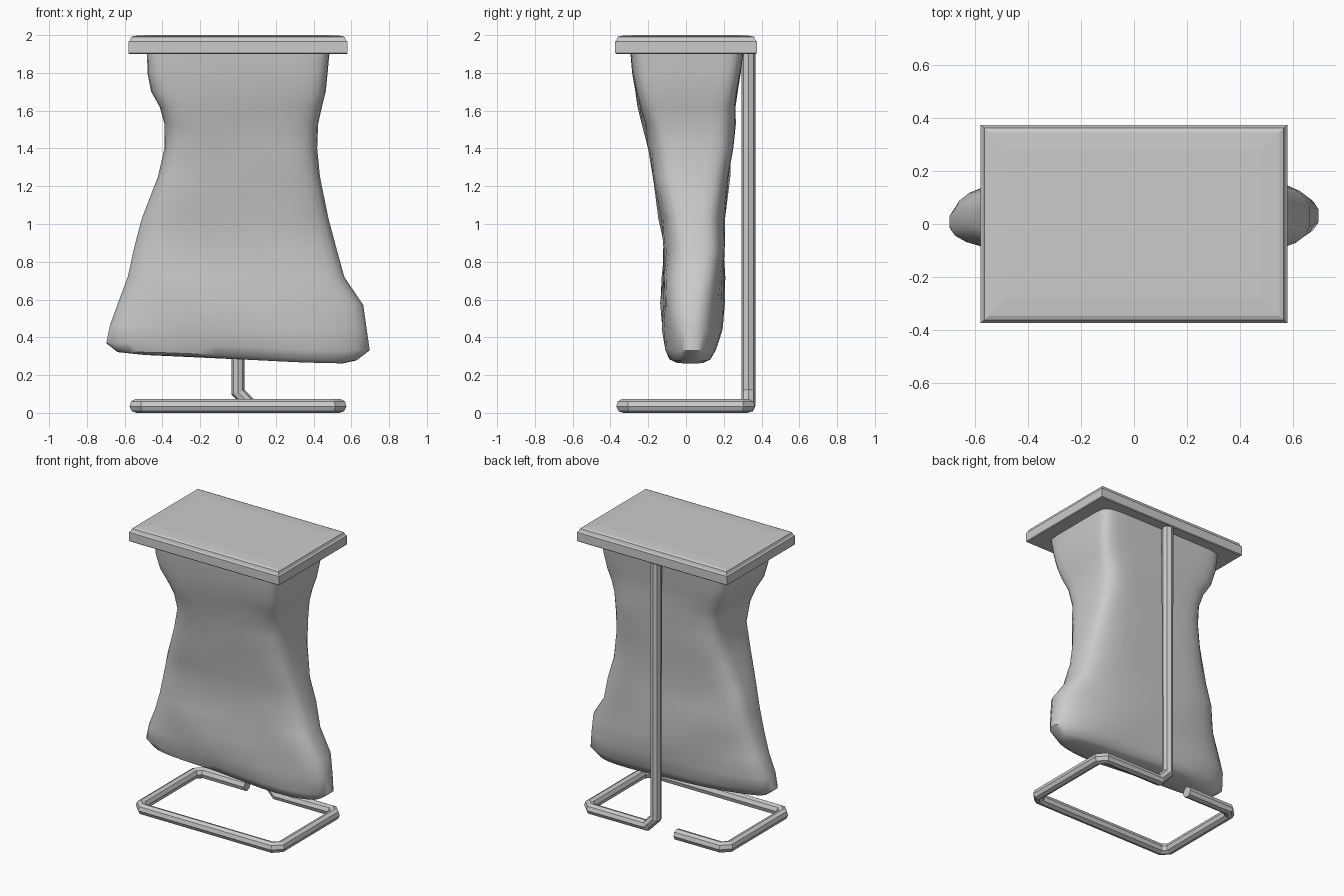
import bpy, bmesh, math

if "Cube" in bpy.data.objects:
    bpy.data.objects.remove(bpy.data.objects["Cube"])

grey = bpy.data.materials.new("plain grey")
grey.diffuse_color = (0.6, 0.6, 0.6, 1)
grey.use_nodes = True
grey.node_tree.nodes["Principled BSDF"].inputs["Base Color"].default_value = grey.diffuse_color


def loft(name, rings, cap_start=True, cap_end=True):
    """Skin a list of closed rings with quads and optional end caps."""
    bm = bmesh.new()
    loops = [[bm.verts.new(p) for p in ring] for ring in rings]
    for a, b in zip(loops, loops[1:]):
        n = len(a)
        for i in range(n):
            j = (i + 1) % n
            bm.faces.new((a[i], a[j], b[j], b[i]))
    if cap_start:
        bm.faces.new(loops[0][::-1])
    if cap_end:
        bm.faces.new(loops[-1])
    bmesh.ops.recalc_face_normals(bm, faces=bm.faces)
    mesh = bpy.data.meshes.new(name)
    bm.to_mesh(mesh)
    bm.free()
    mesh.materials.append(grey)
    obj = bpy.data.objects.new(name, mesh)
    bpy.context.collection.objects.link(obj)
    return obj


# Lid: bevelled slab with a very slightly domed top
lid_steps = [(1.90, .575, .370), (1.905, .58, .375), (1.965, .58, .375),
             (1.972, .572, .368), (1.99, .565, .362), (1.996, .55, .347), (2.0, .48, .28)]
loft("lid", [[(x, y, z), (-x, y, z), (-x, -y, z), (x, -y, z)] for z, x, y in lid_steps])

# Bag: z, left, right, front, back, squareness of the section
bag_steps = [
    (.285, -.50, .56, -.06, .10, 2.6), (.30, -.64, .63, -.095, .135, 2.6),
    (.35, -.70, .70, -.115, .16, 2.6), (.45, -.68, .685, -.13, .185, 2.8),
    (.58, -.635, .665, -.135, .195, 2.9), (.72, -.585, .565, -.13, .205, 3.2),
    (.88, -.55, .52, -.12, .205, 3.6), (1.03, -.51, .48, -.14, .20, 4),
    (1.25, -.425, .435, -.18, .235, 4.5), (1.40, -.39, .42, -.20, .25, 5),
    (1.53, -.39, .425, -.225, .26, 6), (1.62, -.415, .445, -.25, .265, 7),
    (1.70, -.46, .465, -.265, .275, 8), (1.80, -.48, .475, -.285, .29, 9),
    (1.91, -.482, .485, -.295, .305, 10)]


def power(v, n):
    return math.copysign(abs(v) ** (2 / n), v)


def bag_ring(z, x0, x1, y0, y1, n, sides=32):
    ring = []
    for i in range(sides):
        a = 2 * math.pi * (i + .5) / sides
        x = (x0 + x1) / 2 + (x1 - x0) / 2 * power(math.cos(a), n)
        y = (y0 + y1) / 2 + (y1 - y0) / 2 * power(math.sin(a), n)
        # soft crumples, fading towards the lid
        fade = min(1, max(0, (1.88 - z) / .4))
        y += fade * .016 * math.sin(5 * x + 6 * z) * math.sin(7 * z + 2 * x + (1 if y > 0 else 0))
        # hem hangs lower on the right
        sag = max(0, (.75 - z) / .45)
        ring.append((x, y, z - .022 * sag * math.sin(2.6 * x)))
    return ring


bag = loft("bag", [bag_ring(*s) for s in bag_steps], cap_end=False)
bpy.ops.object.select_all(action='DESELECT')
bag.select_set(True)
bpy.context.view_layer.objects.active = bag
bpy.ops.object.shade_smooth_by_angle(angle=math.radians(45))

# Wire stand: one bent rod, from the lid down and around the foot
h, r = .037, .037
path = [(0, .33, 1.91), (0, .33, .11), (.07, .33, h), (.50, .33, h), (.54, .29, h),
        (.54, -.295, h), (.50, -.335, h), (-.50, -.335, h), (-.54, -.295, h),
        (-.54, .29, h), (-.50, .33, h), (-.16, .33, h)]
curve = bpy.data.curves.new("rod_path", 'CURVE')
curve.dimensions = '3D'
curve.bevel_depth = r
curve.bevel_resolution = 2
curve.use_fill_caps = True
spline = curve.splines.new('POLY')
spline.points.add(len(path) - 1)
for p, co in zip(spline.points, path):
    p.co = (*co, 1)
spline.use_smooth = False
temp = bpy.data.objects.new("rod_helper", curve)
bpy.context.collection.objects.link(temp)
bpy.context.view_layer.update()
mesh = bpy.data.meshes.new_from_object(temp.evaluated_get(bpy.context.evaluated_depsgraph_get()))
bpy.data.objects.remove(temp)
mesh.materials.clear()
mesh.materials.append(grey)
stand = bpy.data.objects.new("wire_stand", mesh)
bpy.context.collection.objects.link(stand)
